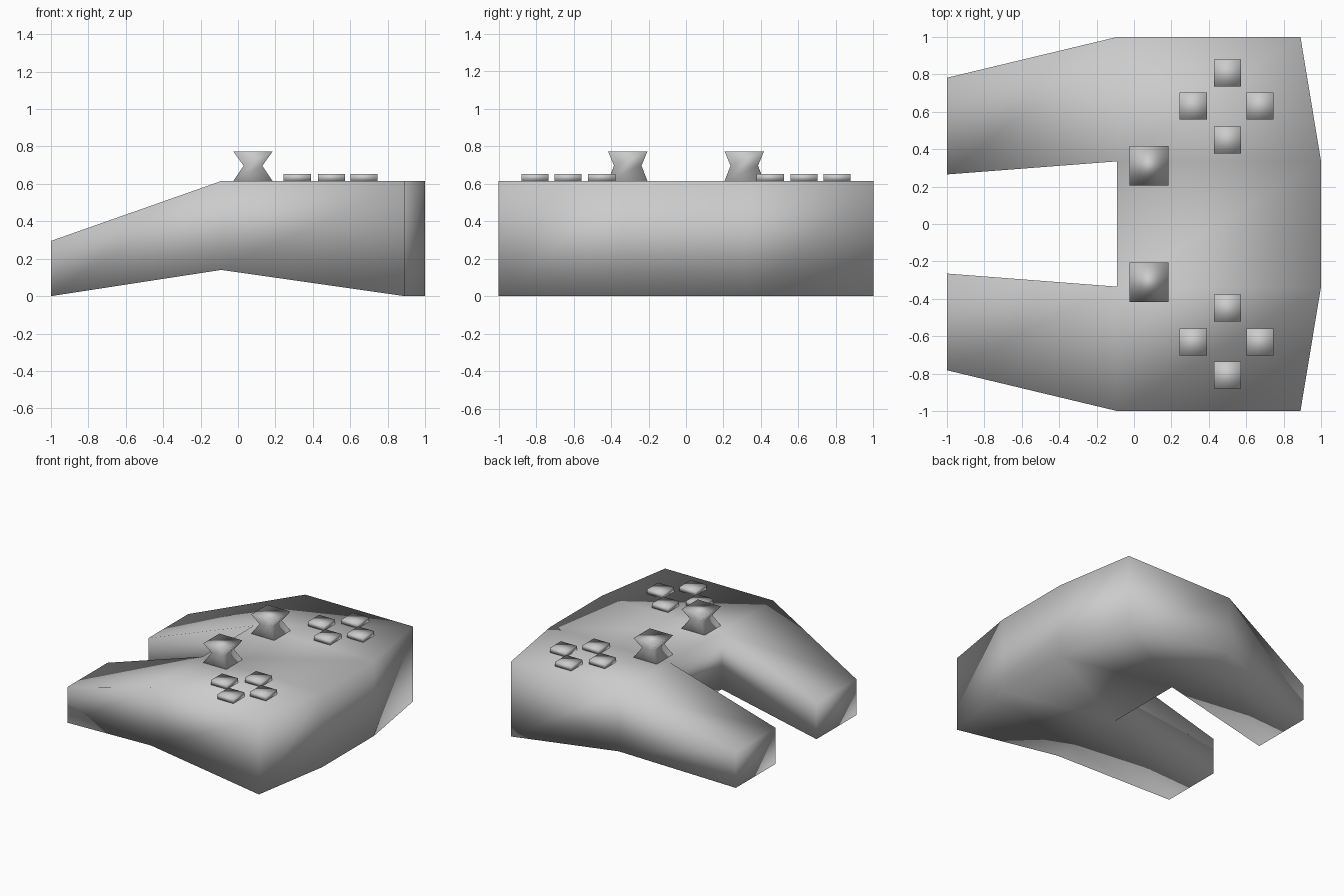
import bpy, bmesh

if "Cube" in bpy.data.objects:
    bpy.data.objects.remove(bpy.data.objects["Cube"])


def finish(bm, name):
    bmesh.ops.recalc_face_normals(bm, faces=bm.faces[:])
    for f in bm.faces:
        f.smooth = True
    mesh = bpy.data.meshes.new(name)
    bm.to_mesh(mesh)
    bm.free()
    obj = bpy.data.objects.new(name, mesh)
    bpy.context.collection.objects.link(obj)
    return obj


def stack(name, x, y, rings):
    """Square rings (width_x, width_y, z) joined into a closed solid."""
    bm = bmesh.new()
    loops = []
    for wx, wy, z in rings:
        loops.append([bm.verts.new((x + sx * wx / 2, y + sy * wy / 2, z))
                      for sx, sy in ((-1, -1), (1, -1), (1, 1), (-1, 1))])
    bm.faces.new(loops[0])
    bm.faces.new(loops[-1])
    for a, b in zip(loops, loops[1:]):
        for i in range(4):
            j = (i + 1) % 4
            bm.faces.new((a[i], a[j], b[j], b[i]))
    return finish(bm, name)


# Body: flat plan of grips and centre, extruded, then shaped along x
GRIP, MID, BACK = -1.0, -0.09, 0.89
bm = bmesh.new()
rows = [
    [(GRIP, -0.782), (GRIP, -0.265), (GRIP, 0.265), (GRIP, 0.782)],
    [(MID, -1.0), (MID, -0.335), (MID, 0.335), (MID, 1.0)],
    [(BACK, -1.0), (1.0, -0.335), (1.0, 0.335), (BACK, 1.0)],
]
grid = [[bm.verts.new((x, y, 0)) for x, y in row] for row in rows]
for r in range(2):
    for c in range(3):
        if (r, c) != (0, 1):  # gap between the two grips
            bm.faces.new((grid[r][c], grid[r + 1][c],
                          grid[r + 1][c + 1], grid[r][c + 1]))
bottom = bm.verts[:]
res = bmesh.ops.extrude_face_region(bm, geom=bm.faces[:], use_keep_orig=True)
top = [g for g in res["geom"] if isinstance(g, bmesh.types.BMVert)]
for v in bottom:
    v.co.z = 0.14 if v.co.x == grid[1][0].co.x else 0.0
for v in top:
    v.co.z = 0.295 if v.co.x < -0.5 else 0.615
finish(bm, "controller_body")

# Thumb sticks and button diamonds on both sides
for side, s in (("right", -1), ("left", 1)):
    stack(f"thumb_stick_{side}", 0.08, s * 0.311,
          [(0.21, 0.21, 0.615), (0.10, 0.147, 0.697), (0.21, 0.21, 0.773)])
    for i, (x, y) in enumerate([(0.5, 0.807), (0.5, 0.45),
                                (0.317, 0.63), (0.673, 0.63)]):
        stack(f"button_{side}_{i + 1}", x, s * y,
              [(0.145, 0.145, 0.615), (0.145, 0.145, 0.652)])
